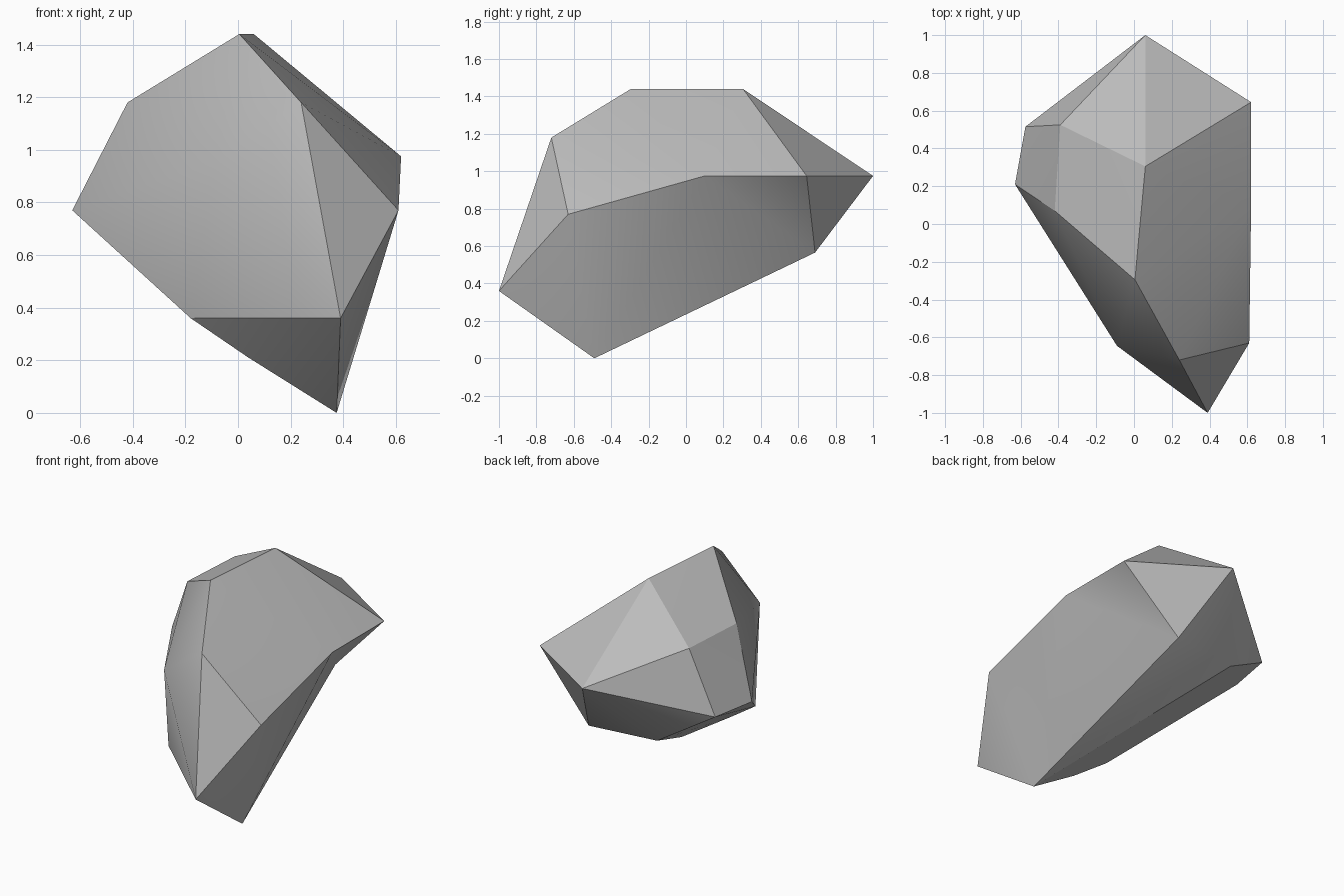
import bpy
import bmesh
import math

cube = bpy.data.objects.get("Cube")
if cube:
    bpy.data.objects.remove(cube, do_unlink=True)

# Corner points of the boulder, named by where they sit
corners = {
    "ridge_front": (0.005, -0.295, 1.44),
    "ridge_back": (0.06, 0.305, 1.44),
    "shoulder_front": (0.24, -0.72, 1.18),
    "shoulder_right": (-0.42, 0.07, 1.18),
    "shoulder_back": (-0.39, 0.525, 1.18),
    "brow": (-0.09, -0.645, 0.955),
    "tail": (0.06, 1.0, 0.975),
    "left_back": (0.62, 0.645, 0.975),
    "left_middle": (0.62, 0.10, 0.975),
    "left_front": (0.61, -0.63, 0.77),
    "right_front": (-0.63, 0.21, 0.77),
    "right_back": (-0.575, 0.515, 0.77),
    "nose": (0.39, -1.0, 0.36),
    "chin": (-0.18, -0.47, 0.36),
    "jaw": (0.04, -0.515, 0.21),
    "heel": (0.23, 0.69, 0.565),
    "heel_right": (-0.23, 0.63, 0.565),
    "foot": (0.375, -0.49, 0.0),
}

# Wrap the corners in a faceted shell
bm = bmesh.new()
points = {name: bm.verts.new(co) for name, co in corners.items()}
bmesh.ops.convex_hull(bm, input=list(bm.verts))

# Replace the left flank with a slightly hollow one
flank = {points[n] for n in
         ("foot", "left_front", "left_middle", "left_back", "heel")}
old_faces = [f for f in bm.faces if set(f.verts) <= flank]
bmesh.ops.delete(bm, geom=old_faces, context='FACES')
for names in (("foot", "left_front", "left_middle"),
              ("foot", "left_middle", "heel"),
              ("left_middle", "left_back", "heel")):
    bm.faces.new([points[n] for n in names])

loose = [v for v in bm.verts if not v.link_faces]
bmesh.ops.delete(bm, geom=loose, context='VERTS')
bmesh.ops.recalc_face_normals(bm, faces=list(bm.faces))

mesh = bpy.data.meshes.new("boulder")
bm.to_mesh(mesh)
bm.free()
boulder = bpy.data.objects.new("boulder", mesh)
bpy.context.collection.objects.link(boulder)

# Plain grey stone
stone = bpy.data.materials.new("grey_stone")
stone.use_nodes = True
grey = (0.5, 0.5, 0.5, 1.0)
stone.diffuse_color = grey
for node in stone.node_tree.nodes:
    if node.type == 'BSDF_PRINCIPLED':
        node.inputs["Base Color"].default_value = grey
mesh.materials.append(stone)

# Soften shallow creases, keep strong edges crisp
for other in bpy.context.selected_objects:
    other.select_set(False)
boulder.select_set(True)
bpy.context.view_layer.objects.active = boulder
bpy.ops.object.shade_smooth_by_angle(angle=math.radians(30))
